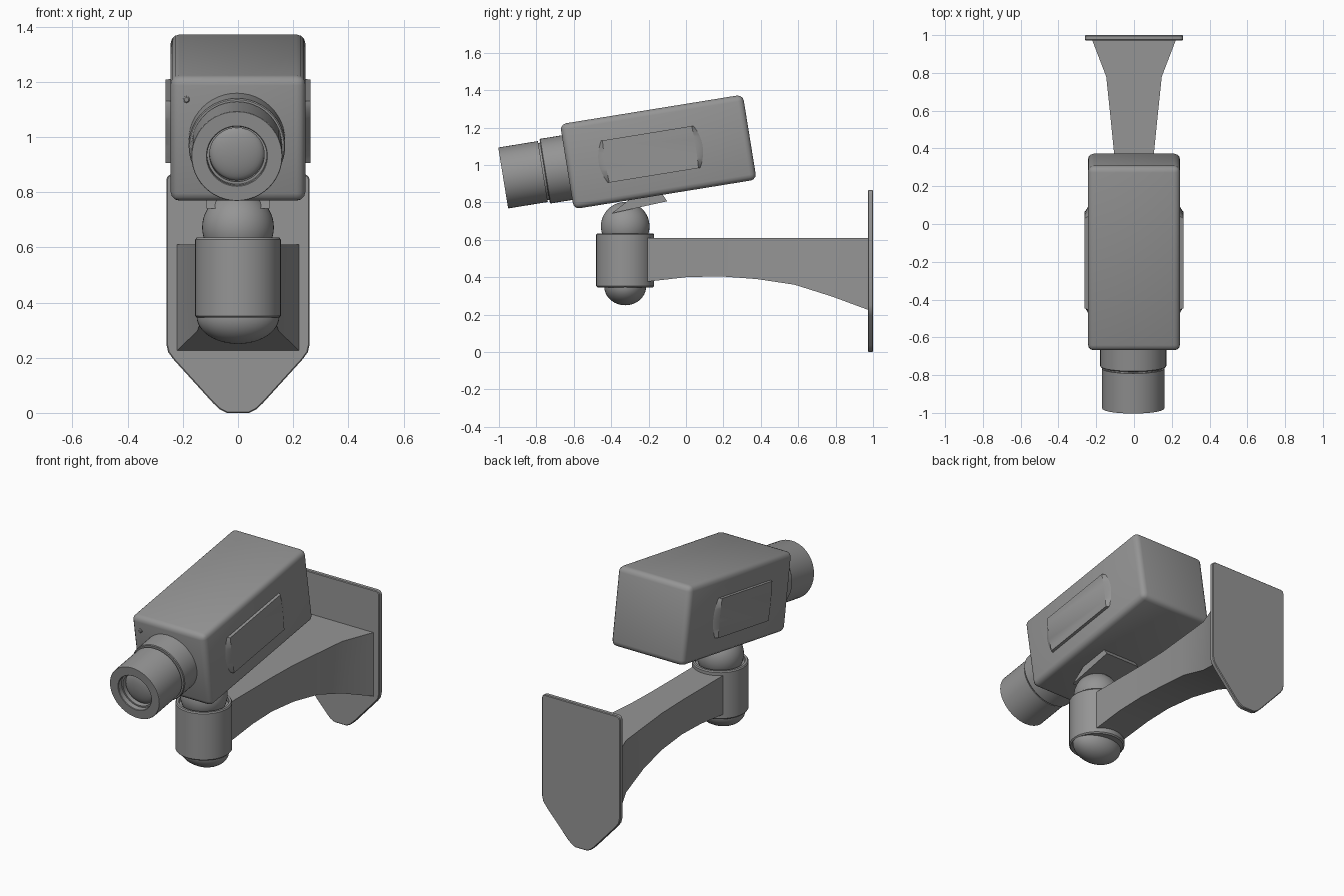
import bpy, bmesh, math
from mathutils import Matrix, Vector

cube = bpy.data.objects.get("Cube")
if cube:
    bpy.data.objects.remove(cube)

grey = bpy.data.materials.new("housing grey")
grey.use_nodes = True
color = (0.3, 0.3, 0.3, 1)
grey.diffuse_color = color
grey.node_tree.nodes["Principled BSDF"].inputs["Base Color"].default_value = color

# Frame of the tilted camera: local -y is the viewing direction
TILT = Matrix.Translation((0, -0.148, 1.07)) @ Matrix.Rotation(math.radians(9.2), 4, 'X')
FORWARD = Matrix.Rotation(math.radians(90), 4, 'X')


def finish(name, bm, matrix=Matrix(), bevel=0, segments=3):
    bmesh.ops.recalc_face_normals(bm, faces=bm.faces)
    bm.transform(matrix)
    mesh = bpy.data.meshes.new(name)
    bm.to_mesh(mesh)
    bm.free()
    mesh.materials.append(grey)
    obj = bpy.data.objects.new(name, mesh)
    bpy.context.collection.objects.link(obj)
    bpy.ops.object.select_all(action='DESELECT')
    obj.select_set(True)
    bpy.context.view_layer.objects.active = obj
    if bevel:
        mod = obj.modifiers.new("rounded edges", 'BEVEL')
        mod.width, mod.segments = bevel, segments
        bpy.ops.object.modifier_apply(modifier=mod.name)
    bpy.ops.object.shade_smooth_by_angle(angle=math.radians(30))
    return obj


def loft(name, rings, matrix=Matrix(), **kw):
    """Skin a list of equal-length closed rings and cap both ends."""
    bm = bmesh.new()
    loops = [[bm.verts.new(p) for p in ring] for ring in rings]
    for a, b in zip(loops, loops[1:]):
        for i in range(len(a)):
            j = (i + 1) % len(a)
            bm.faces.new((a[i], a[j], b[j], b[i]))
    bm.faces.new(loops[0])
    bm.faces.new(loops[-1])
    return finish(name, bm, matrix, **kw)


def lathe(name, profile, matrix=Matrix(), sides=48):
    """Turn (radius, height) points around z."""
    steps = [2 * math.pi * i / sides for i in range(sides)]
    rings = [[(r * math.cos(t), r * math.sin(t), z) for t in steps] for r, z in profile]
    return loft(name, rings, matrix)


def ellipsoid(name, centre, radii):
    bm = bmesh.new()
    bmesh.ops.create_uvsphere(bm, u_segments=40, v_segments=24, radius=1)
    return finish(name, bm, Matrix.Translation(centre) @ Matrix.Diagonal((*radii, 1)))


# Wall plate with a tapered lower end
half = [(0.04, 0), (0.065, 0.012), (0.09, 0.035), (0.235, 0.195), (0.253, 0.22),
        (0.26, 0.25), (0.26, 0.845), (0.254, 0.86), (0.24, 0.865)]
outline = half + [(-x, z) for x, z in reversed(half)]
loft("wall_plate", [[(x, y, z) for x, z in outline] for y in (0.972, 1.0)],
     bevel=0.004, segments=1)

# Arm: rectangular sections along y as (y, half width, bottom height)
sections = [(-0.25, 0.1, 0.37), (-0.2, 0.1, 0.377), (0, 0.1, 0.4), (0.18, 0.1, 0.405),
            (0.38, 0.106, 0.39), (0.58, 0.126, 0.36), (0.78, 0.147, 0.297),
            (0.975, 0.222, 0.225)]
loft("bracket_arm", [[(-w, y, b), (w, y, b), (w, y, 0.61), (-w, y, 0.61)]
                     for y, w, b in sections])

# Swivel socket, ball and lower cap
socket = Matrix.Translation((0, -0.325, 0))
lathe("swivel_socket", [(0.148, 0.345), (0.155, 0.352), (0.155, 0.628), (0.15, 0.635),
                        (0.137, 0.635), (0.137, 0.61)], socket)
ellipsoid("swivel_ball", (0, -0.325, 0.672), (0.13, 0.13, 0.13))
ellipsoid("socket_cap", (0, -0.325, 0.35), (0.15, 0.112, 0.1))

# Wedge-shaped mounting foot under the body
foot = [(-0.3, -0.285), (0.005, -0.268), (-0.02, -0.215), (-0.17, -0.215)]
loft("mounting_foot", [[(x, y, z) for y, z in foot] for x in (-0.115, 0.115)], TILT)

# Camera body
bm = bmesh.new()
bmesh.ops.create_cube(bm, size=1)
bm.transform(Matrix.Diagonal((0.488, 0.99, 0.46, 1)))
finish("camera_body", bm, TILT, bevel=0.032)

# Side panels: flat centre with ramped ends that meet the body in an arc
for name, side in (("left_panel", 1), ("right_panel", -1)):
    levels = [i / 8 for i in range(-8, 9)]

    def ring(x, front, back, bulge):
        z = lambda t: -0.006 + 0.114 * t
        arc = lambda t: bulge * (1 - t * t)
        return ([(side * x, back + arc(t), z(t)) for t in levels] +
                [(side * x, front - arc(t), z(t)) for t in reversed(levels)])
    loft(name, [ring(0.23, -0.292, 0.207, 0.032), ring(0.244, -0.292, 0.207, 0.032),
                ring(0.262, -0.285, 0.198, 0.004)], TILT)

# Lens barrel with a groove and a recessed front
barrel = TILT @ Matrix.Translation((-0.004, 0, -0.005)) @ FORWARD
lathe("lens_barrel", [(0.175, 0.47), (0.175, 0.612), (0.171, 0.616), (0.155, 0.616),
                      (0.155, 0.626), (0.165, 0.626), (0.165, 0.838), (0.163, 0.841),
                      (0.111, 0.841), (0.108, 0.838), (0.108, 0.81), (0.099, 0.81),
                      (0.099, 0.78)], barrel)

# Domed lens glass
dome = [(0.099 * math.cos(a), 0.78 + 0.03 * math.sin(a))
        for a in [math.radians(d) for d in range(0, 90, 11)]]
lathe("lens_glass", [(0.099, 0.77)] + dome, barrel)

# Small indicator on the front face
lathe("indicator_light", [(0.012, 0.48), (0.012, 0.499), (0.008, 0.502)],
      TILT @ Matrix.Translation((-0.187, 0, 0.147)) @ FORWARD, sides=16)
